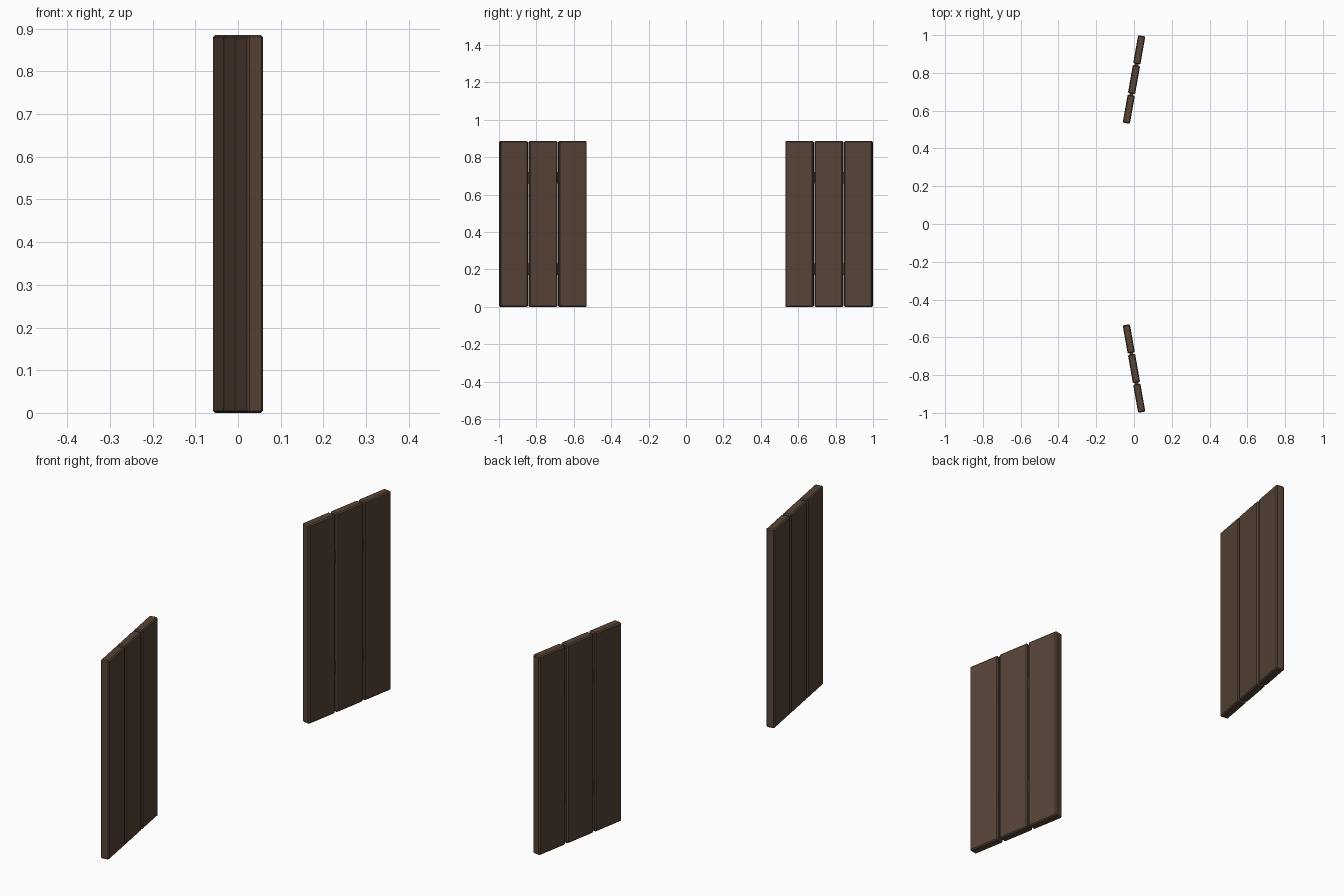
import bpy, math
from mathutils import Matrix

if "Cube" in bpy.data.objects:
    bpy.data.objects.remove(bpy.data.objects["Cube"])

ANGLE = math.radians(10)
HEIGHT, WIDTH, THICK, PITCH = 0.885, 0.151, 0.0385, 0.1595


def material(name, rgb):
    m = bpy.data.materials.new(name)
    m.diffuse_color = (*rgb, 1)
    m.use_nodes = True
    m.node_tree.nodes["Principled BSDF"].inputs["Base Color"].default_value = m.diffuse_color
    return m


wood = material("dark_brown_wood", (0.095, 0.056, 0.037))


def block(name, size, offset, z, side, bevel):
    """Bevelled box placed along one angled panel (side = +1 back, -1 front)."""
    bpy.ops.mesh.primitive_cube_add(size=1)
    o = bpy.context.object
    o.name = name
    o.data.transform(Matrix.Diagonal((*size, 1)))
    o.data.materials.append(wood)
    o.matrix_world = (Matrix.Translation((0, side * 0.765, z))
                      @ Matrix.Rotation(-side * ANGLE, 4, 'Z')
                      @ Matrix.Translation((0, side * offset, 0)))
    mod = o.modifiers.new("soft_edges", 'BEVEL')
    mod.width = bevel
    mod.segments = 1
    return o


for side, label in ((1, "back"), (-1, "front")):
    # three upright planks per shutter
    for i in (-1, 0, 1):
        block(f"{label}_shutter_plank_{i + 2}", (THICK, WIDTH, HEIGHT),
              i * PITCH, HEIGHT / 2, side, 0.005)
    # small hidden tongues bridging the gaps
    for i in (-0.5, 0.5):
        for z in (0.20, 0.69):
            block(f"{label}_shutter_tongue", (0.02, 0.03, 0.06),
                  i * PITCH, z, side, 0.002)
